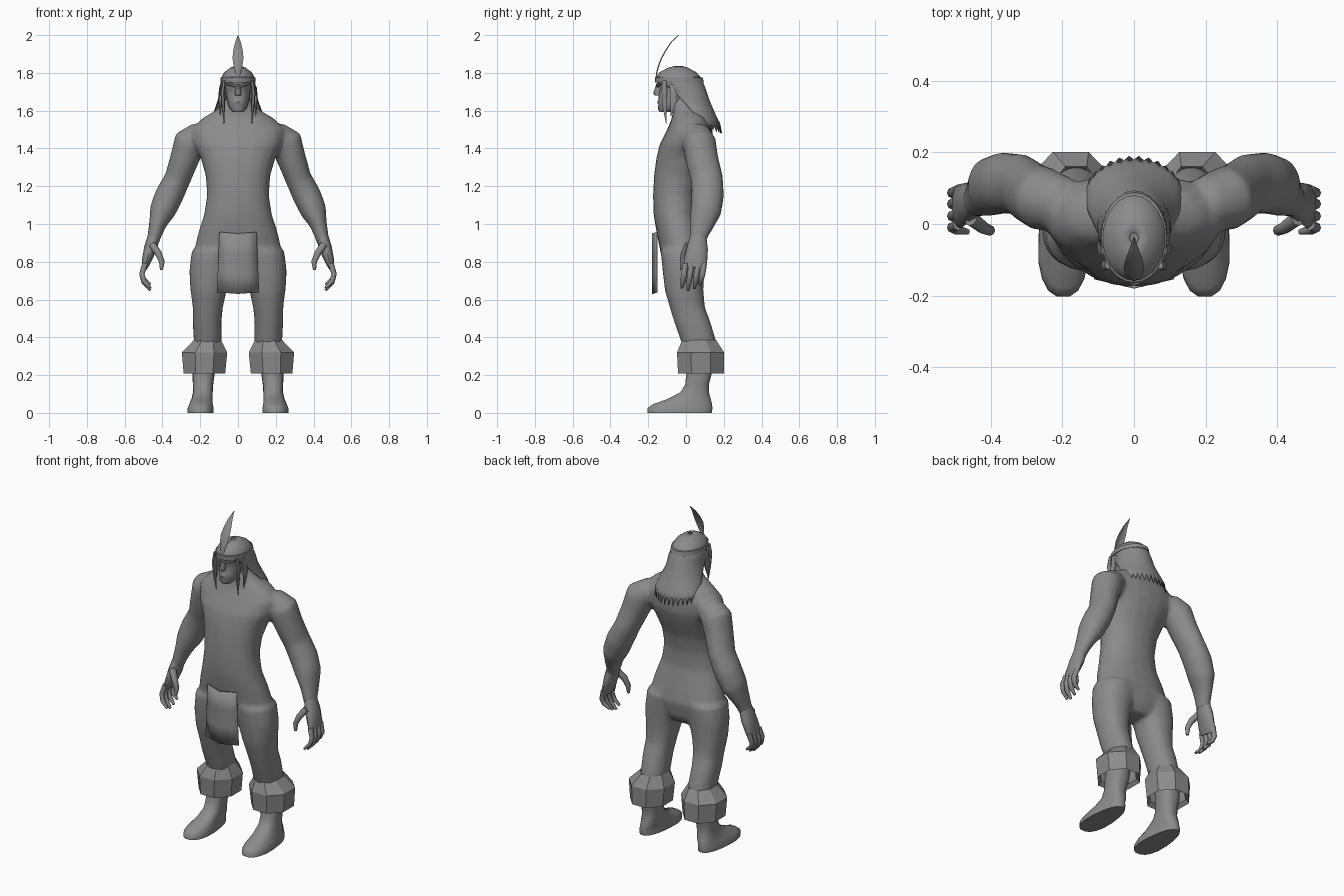
import bpy, bmesh, math
from mathutils import Vector

grey = bpy.data.materials.new("plain_grey")
grey.diffuse_color = (0.26, 0.26, 0.26, 1)


def oval(z, hx, y0, y1, cx=0.0, n=20, power=0.9, turn=0.0):
    """Horizontal rounded ring reaching hx sideways and y0..y1 in depth."""
    pts = []
    for i in range(n):
        a = 2 * math.pi * (i + turn) / n
        c, s = math.cos(a), math.sin(a)
        pts.append(Vector((cx + hx * math.copysign(abs(c) ** power, c),
                           (y0 + y1) / 2 + (y1 - y0) / 2 * math.copysign(abs(s) ** power, s), z)))
    return pts


def tube(path, n=14):
    """Rings along a path of (x, y, z, radius across, radius in depth)."""
    centres = [Vector(p[:3]) for p in path]
    rings = []
    for i, p in enumerate(path):
        t = (centres[min(i + 1, len(path) - 1)] - centres[max(i - 1, 0)]).normalized()
        u = Vector((0, 1, 0)).cross(t).normalized()
        v = t.cross(u)
        rings.append([centres[i] + u * p[3] * math.cos(2 * math.pi * k / n)
                      + v * p[4] * math.sin(2 * math.pi * k / n) for k in range(n)])
    return rings


def build(name, lofts, both=False, closed=True, caps=True, angle=50):
    """Skin one or more ring lists into an object; both adds the mirrored side."""
    bm = bmesh.new()
    for side in ((1, -1) if both else (1,)):
        for rings in lofts:
            rows = [[bm.verts.new((p[0] * side, p[1], p[2])) for p in r] for r in rings]
            for a, b in zip(rows, rows[1:]):
                n = len(a)
                for k in range(n if closed else n - 1):
                    bm.faces.new((a[k], a[(k + 1) % n], b[(k + 1) % n], b[k]))
            if caps and closed:
                bm.faces.new(rows[0][::-1])
                bm.faces.new(rows[-1])
    bmesh.ops.recalc_face_normals(bm, faces=bm.faces[:])
    mesh = bpy.data.meshes.new(name)
    bm.to_mesh(mesh)
    bm.free()
    mesh.materials.append(grey)
    ob = bpy.data.objects.new(name, mesh)
    bpy.context.collection.objects.link(ob)
    shade(ob, angle)
    return ob


def shade(ob, angle):
    bpy.ops.object.select_all(action='DESELECT')
    ob.select_set(True)
    bpy.context.view_layer.objects.active = ob
    bpy.ops.object.shade_smooth_by_angle(angle=math.radians(angle))


def modify(ob, kind, **settings):
    m = ob.modifiers.new(kind.lower(), kind)
    for key, value in settings.items():
        setattr(m, key, value)
    bpy.context.view_layer.objects.active = ob
    bpy.ops.object.modifier_apply(modifier=m.name)


# Body: torso, arms and legs blended into one skin
torso = [oval(*r) for r in (
    (.71, .09, -.08, .06), (.76, .17, -.115, .09), (.85, .235, -.135, .105),
    (.95, .212, -.155, .085), (1.05, .18, -.172, .06), (1.15, .164, -.175, .06),
    (1.25, .17, -.17, .08), (1.35, .198, -.157, .12), (1.42, .235, -.14, .14),
    (1.5, .25, -.1, .14), (1.56, .19, -.075, .12), (1.6, .12, -.07, .085),
    (1.65, .066, -.075, .055), (1.7, .06, -.07, .05))]
arm = tube([(.19, .055, 1.48, .07, .075), (.255, .07, 1.43, .09, .09), (.285, .085, 1.34, .077, .088),
            (.32, .11, 1.24, .07, .087), (.365, .115, 1.15, .076, .087), (.40, .105, 1.07, .07, .084),
            (.425, .085, 1.0, .047, .066), (.445, .065, .93, .036, .047), (.45, .062, .9, .034, .047)])
leg = [oval(z, hx, y0, y1, cx) for z, cx, hx, y0, y1 in (
    (.86, .12, .125, -.135, .1), (.75, .146, .112, -.124, .097), (.65, .156, .096, -.112, .092),
    (.56, .16, .08, -.087, .1), (.48, .164, .076, -.062, .13), (.38, .16, .074, -.027, .16),
    (.29, .17, .06, 0, .15))]
body = build("body", [torso])
limbs = build("limbs", [arm, leg], both=True)
body.select_set(True)
limbs.select_set(True)
bpy.context.view_layer.objects.active = body
bpy.ops.object.join()
modify(body, 'REMESH', mode='VOXEL', voxel_size=.012)
modify(body, 'SMOOTH', factor=.5, iterations=6)
modify(body, 'DECIMATE', ratio=.2)
shade(body, 70)

# Hands: palm, four curled fingers and a thumb
parts = [tube([(.445, .065, .935, .033, .043), (.464, .06, .87, .034, .056),
               (.486, .05, .80, .024, .062), (.495, .045, .765, .014, .056)], 12)]
for y, drop in ((.095, .03), (.064, .01), (.03, 0), (-.002, .012)):
    parts.append(tube([(.492, y, .79, .015, .016), (.509, y - .008, .735, .014, .015),
                       (.498, y - .014, .69 + drop / 2, .013, .014),
                       (.464, y - .02, .65 + drop, .007, .008)], 8))
parts.append(tube([(.455, .015, .89, .02, .022), (.422, -.01, .845, .018, .018),
                   (.403, -.018, .80, .015, .015), (.405, -.022, .757, .008, .009)], 8))
build("hands", parts, both=True)

# Feet with ankles
foot = []
for z, cx, hx, y0, y1 in ((0, .198, .073, -.205, .138), (.025, .198, .072, -.205, .142),
                          (.045, .196, .066, -.18, .14), (.075, .19, .056, -.095, .132),
                          (.11, .186, .052, -.03, .122), (.15, .185, .054, -.005, .122),
                          (.22, .182, .06, .002, .14), (.32, .17, .06, .01, .14)):
    ring = oval(z, hx, y0, y1, cx, 18, .8)
    for p in ring:  # narrow heel, wide toes
        p.x = cx + (p.x - cx) * (1 - .25 * max(0, (p.y + .08) / .22) * (z < .06))
    foot.append(ring)
build("feet", [foot], both=True)

# Flared eight-sided leg cuffs, open below
cuff = [oval(z, hx, y0, y1, cx, 8, 1, .5) for z, cx, hx, y0, y1 in (
    (.23, .178, .10, -.03, .185), (.208, .178, .119, -.052, .212), (.32, .177, .13, -.058, .212),
    (.385, .162, .078, -.028, .168), (.36, .162, .06, -.01, .15))]
build("leg_cuffs", [cuff], both=True, caps=False, angle=25)

# Loincloth: folded front panel
cloth = [[(w * f, -.178 + .026 * abs(f), z + .008 * abs(f)) for f in (-1, -.5, 0, .5, 1)]
         for z, w in ((.95, .098), (.84, .102), (.73, .107), (.63, .112))]
panel = build("loincloth", [cloth], closed=False, angle=30)
modify(panel, 'SOLIDIFY', thickness=.005, offset=0)

# Head with nose and brows
head = [oval(*r) for r in (
    (1.594, .028, -.14, -.08), (1.608, .042, -.149, -.04), (1.632, .053, -.146, .01),
    (1.645, .056, -.153, .03), (1.66, .06, -.146, .04), (1.685, .065, -.146, .05),
    (1.715, .068, -.139, .07), (1.735, .071, -.154, .07), (1.77, .075, -.152, .06),
    (1.81, .05, -.10, .03))]
build("head", [head])
build("nose", [[oval(*r, n=8) for r in (
    (1.74, .009, -.158, -.12), (1.692, .018, -.174, -.12), (1.68, .016, -.165, -.12))]])
build("brows", [tube([(.008, -.148, 1.729, .007, .008), (.035, -.148, 1.738, .008, .009),
                      (.058, -.122, 1.744, .006, .008)], 6)], both=True)

# Hair: cap opening around the face, ending in jagged tips on the back
hair = []
for z, hx, y0, y1, gap, tip in (
        (1.835, .012, -.055, -.025, 0, 0), (1.825, .04, -.095, .01, 0, 0),
        (1.80, .072, -.14, .055, 0, 0), (1.77, .088, -.158, .08, 0, 0),
        (1.72, .098, -.14, .1, 58, 0), (1.66, .103, -.11, .12, 74, 0),
        (1.605, .122, -.08, .143, 86, 0), (1.555, .14, -.05, .165, 94, 0),
        (1.535, .135, -.03, .178, 98, .055)):
    row = []
    for k in range(29):
        a = math.radians(gap + (360 - 2 * gap) * k / 28)
        reach = tip * (k % 2) * (.45 + .55 * math.sin(math.pi * k / 28))
        row.append((hx * math.sin(a), (y0 + y1) / 2 - (y1 - y0) / 2 * math.cos(a) + reach * .2, z - reach))
    hair.append(row)
locks = build("hair", [hair], closed=False, angle=60)
modify(locks, 'SOLIDIFY', thickness=.005, offset=0)

# Thin strands hanging in front of the ears
build("front_strands", [
    tube([(.074, -.115, 1.76, .008, .012), (.082, -.115, 1.70, .011, .016),
          (.078, -.112, 1.62, .009, .013), (.074, -.105, 1.53, .001, .001)], 6),
    tube([(.085, -.07, 1.74, .008, .02), (.095, -.065, 1.66, .01, .022),
          (.094, -.08, 1.57, .001, .001)], 6)], both=True)

# Headband
build("headband", [[oval(*r, n=24, power=1) for r in (
    (1.748, .089, -.158, .09), (1.75, .093, -.163, .094), (1.775, .092, -.164, .088),
    (1.777, .085, -.158, .08))]], caps=False)

# Feather: curved leaf with a raised midrib
feather = [[(-w, y, z), (-w * .5, y - .004, z), (0, y - .007, z), (w * .5, y - .004, z), (w, y, z)]
           for w, y, z in ((.007, -.155, 1.76), (.014, -.152, 1.80), (.024, -.141, 1.84),
                           (.029, -.125, 1.88), (.025, -.103, 1.92), (.014, -.073, 1.965),
                           (.001, -.035, 2.0))]
build("feather", [feather], closed=False)
